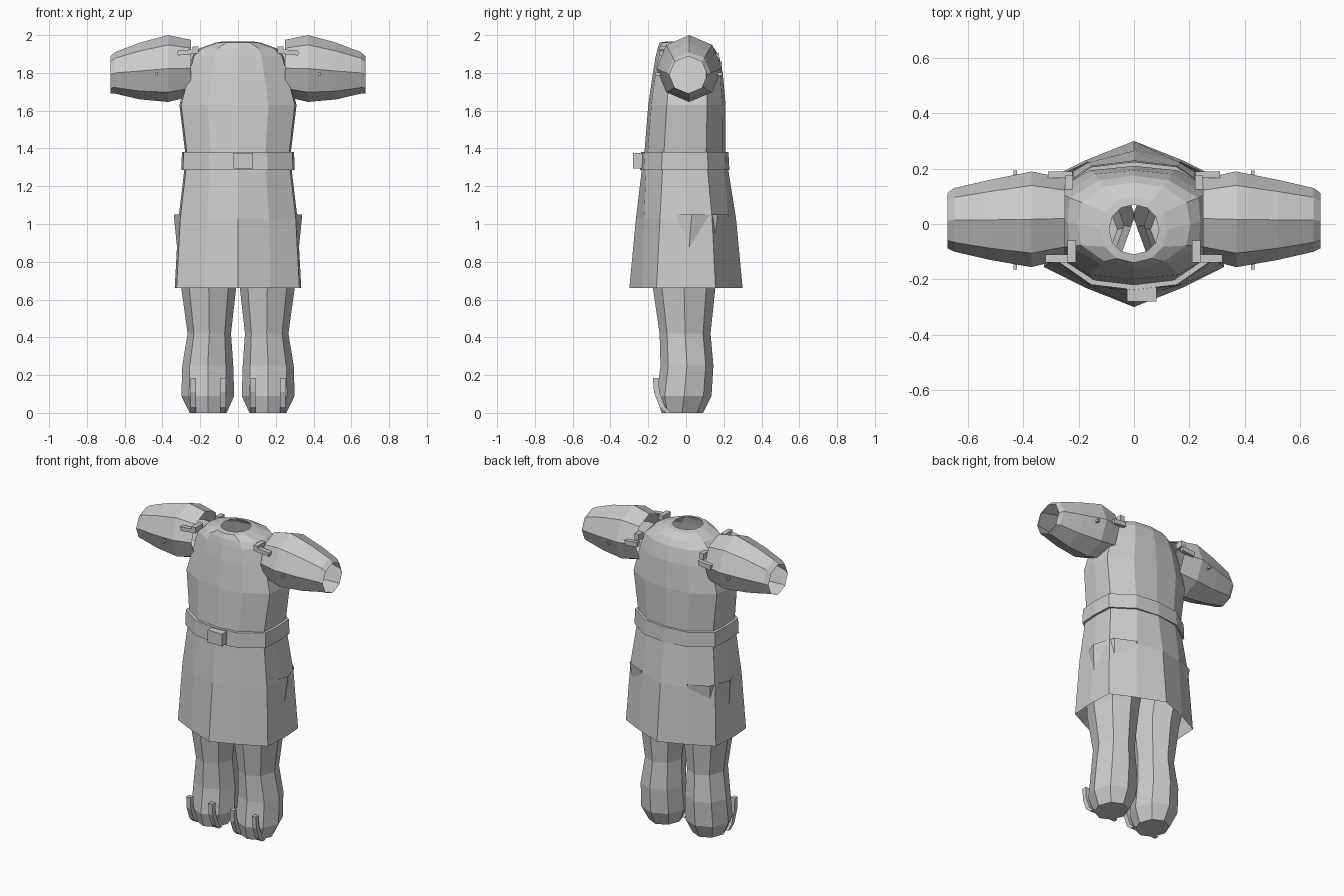
import bpy, bmesh, math
from mathutils import Vector

if "Cube" in bpy.data.objects:
    bpy.data.objects.remove(bpy.data.objects["Cube"])

grey = bpy.data.materials.new("plain_grey")
grey.use_nodes = True
grey.diffuse_color = (0.6, 0.6, 0.6, 1)
grey.node_tree.nodes["Principled BSDF"].inputs["Base Color"].default_value = (0.6, 0.6, 0.6, 1)


def finish(name, bm):
    bmesh.ops.recalc_face_normals(bm, faces=bm.faces)
    mesh = bpy.data.meshes.new(name)
    bm.to_mesh(mesh)
    bm.free()
    mesh.materials.append(grey)
    obj = bpy.data.objects.new(name, mesh)
    bpy.context.collection.objects.link(obj)
    return obj


def loft(name, rings, cap_start=False, cap_end=False, closed=False):
    """Join equal-sized rings of points with quads."""
    bm = bmesh.new()
    rows = [[bm.verts.new(p) for p in ring] for ring in rings]
    n = len(rows[0])
    pairs = list(zip(rows, rows[1:]))
    if closed:
        pairs.append((rows[-1], rows[0]))
    for a, b in pairs:
        for i in range(n):
            j = (i + 1) % n
            bm.faces.new((a[i], a[j], b[j], b[i]))
    if cap_start:
        bm.faces.new(rows[0])
    if cap_end:
        bm.faces.new(rows[-1])
    return finish(name, bm)


def box(name, centre, size, tilt=0):
    bm = bmesh.new()
    bmesh.ops.create_cube(bm, size=1)
    bmesh.ops.scale(bm, vec=size, verts=bm.verts)
    obj = finish(name, bm)
    obj.location = centre
    obj.rotation_euler.y = tilt
    return obj


def body_ring(z, w, front, back, k, corner=0.97, side=0.52):
    """Twelve-sided section; k sets how full the front and back are."""
    mid, half = (back - front) / 2, (back + front) / 2
    quarter = [(0, 1), (0.52, k), (corner, side)]
    pts = quarter + [(1, 0)] + [(x, -y) for x, y in reversed(quarter)]
    pts += [(-x, y) for x, y in reversed(pts[1:-1])]
    return [(x * w, mid + y * half, z) for x, y in pts]


# Tunic: flared skirt, waist, chest, shoulders and open neck
loft("tunic", [
    body_ring(0.66, 0.335, 0.30, 0.30, 0.77),
    body_ring(1.03, 0.315, 0.265, 0.265, 0.84),
    body_ring(1.28, 0.285, 0.235, 0.225, 0.9),
    body_ring(1.38, 0.28, 0.22, 0.21, 0.92),
    body_ring(1.63, 0.31, 0.20, 0.21, 0.92),
    body_ring(1.8, 0.265, 0.175, 0.195, 0.92),
    body_ring(1.89, 0.24, 0.16, 0.175, 0.9),
    body_ring(1.93, 0.205, 0.15, 0.15, 0.9, 0.92),
    body_ring(1.96, 0.12, 0.14, 0.10, 0.87, 0.87),
    body_ring(1.965, 0.09, 0.11, 0.07, 0.87, 0.87),
])

# Belt and buckle
loft("belt", [
    body_ring(1.285, 0.28, 0.22, 0.21, 0.92),
    body_ring(1.285, 0.30, 0.243, 0.23, 0.92),
    body_ring(1.38, 0.297, 0.238, 0.225, 0.92),
    body_ring(1.38, 0.27, 0.21, 0.20, 0.92),
], closed=True)
box("buckle", (0.028, -0.255, 1.335), (0.105, 0.05, 0.08))

# Leg rows: height, centre x, centre y, half width, half depth
leg_rows = [
    (0.0, 0.158, -0.02, 0.098, 0.11),
    (0.09, 0.16, -0.01, 0.14, 0.145),
    (0.25, 0.16, 0.005, 0.135, 0.14),
    (0.42, 0.152, -0.005, 0.115, 0.135),
    (0.66, 0.155, -0.01, 0.145, 0.165),
    (0.8, 0.16, 0.01, 0.155, 0.18),
    (1.05, 0.168, 0.03, 0.172, 0.195),
]
# Arm rows: x, centre y, centre z, half depth, half height
arm_rows = [
    (0.25, 0.02, 1.825, 0.145, 0.15),
    (0.37, 0.017, 1.823, 0.173, 0.177),
    (0.52, 0.015, 1.81, 0.145, 0.15),
    (0.65, 0.015, 1.80, 0.115, 0.11),
    (0.675, 0.012, 1.79, 0.10, 0.098),
]
octagon = [(math.cos(i * math.pi / 4), math.sin(i * math.pi / 4)) for i in range(8)]

for s, label in ((1, "left"), (-1, "right")):
    loft(label + "_leg",
         [[(s * (x + c * w), y + d * h, z) for c, d in octagon]
          for z, x, y, w, h in leg_rows], cap_start=True)
    loft(label + "_sleeve",
         [[(s * x, y + c * w, z + d * h) for c, d in octagon]
          for x, y, z, w, h in arm_rows])

    # Curved claws over the toes
    for i, x in enumerate((0.078, 0.237)):
        path = [(-0.16, 0.185), (-0.155, 0.11), (-0.125, 0.03), (-0.09, 0.0)]
        rings = [[(s * (x + dx), y + dy, z) for dx, dy in
                  ((-0.015, -0.015), (0.015, -0.015), (0.015, 0.015), (-0.015, 0.015))]
                 for y, z in path]
        loft(f"{label}_claw_{i + 1}", rings, True, True)

    # Shoulder clips at front and back with their link pieces
    box(label + "_front_clip", (s * 0.265, -0.125, 1.91), (0.11, 0.03, 0.025), s * 0.1)
    box(label + "_front_clip_link", (s * 0.225, -0.10, 1.925), (0.03, 0.08, 0.03))
    box(label + "_back_clip", (s * 0.265, 0.178, 1.84), (0.09, 0.025, 0.03), s * 0.1)
    box(label + "_back_clip_link", (s * 0.235, 0.15, 1.885), (0.03, 0.05, 0.04))

    # Small pegs on the sleeve
    for y in (-0.15, 0.178):
        box(label + "_sleeve_peg", (s * 0.43, y, 1.795), (0.012, 0.03, 0.015))
